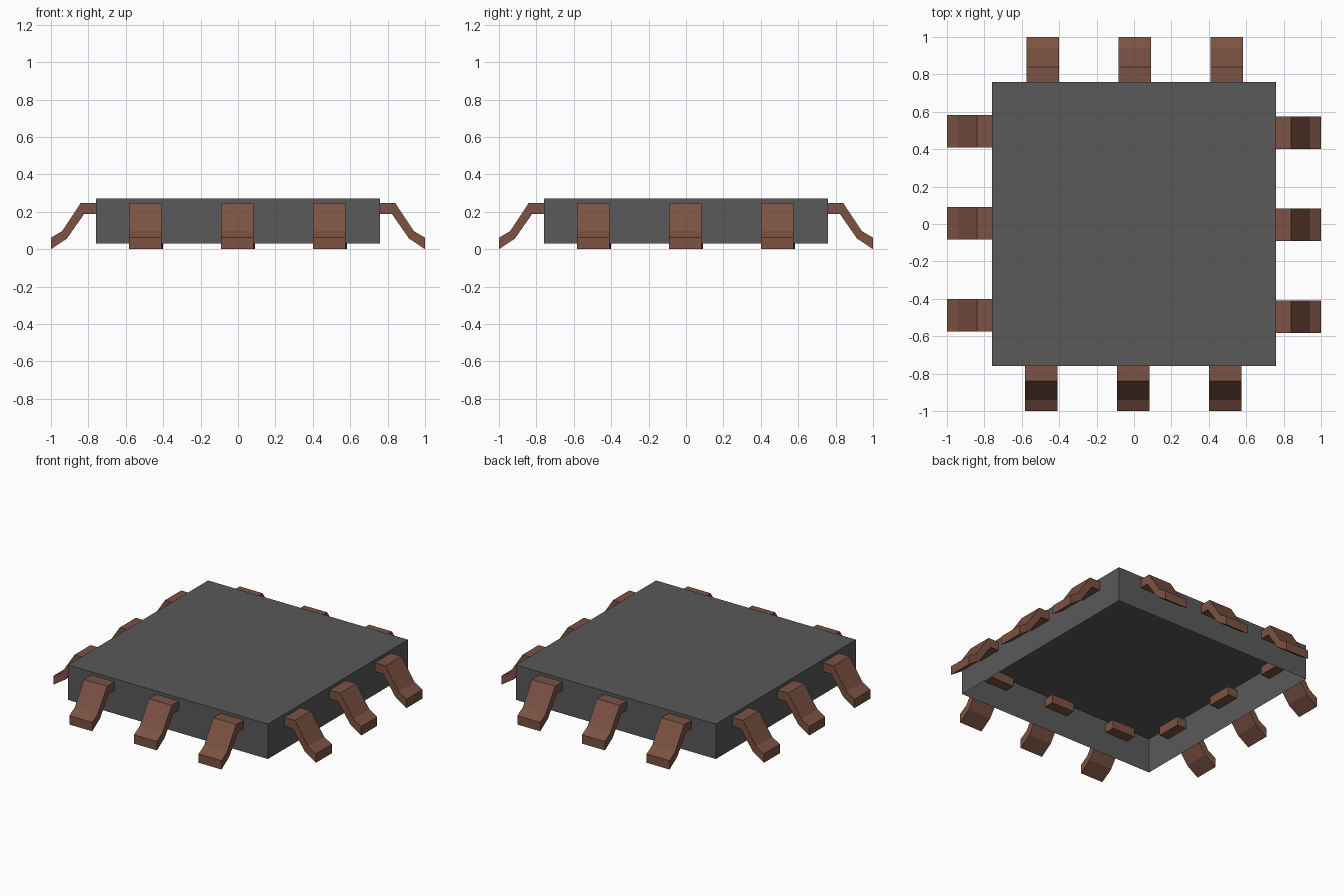
import bpy, bmesh, math
from mathutils import Matrix

if "Cube" in bpy.data.objects:
    bpy.data.objects.remove(bpy.data.objects["Cube"])


def material(name, color):
    m = bpy.data.materials.new(name)
    m.diffuse_color = (*color, 1)
    m.use_nodes = True
    m.node_tree.nodes["Principled BSDF"].inputs["Base Color"].default_value = m.diffuse_color
    return m


def add_object(name, bm, mat):
    bmesh.ops.recalc_face_normals(bm, faces=bm.faces)
    me = bpy.data.meshes.new(name)
    bm.to_mesh(me)
    bm.free()
    me.materials.append(mat)
    ob = bpy.data.objects.new(name, me)
    bpy.context.collection.objects.link(ob)
    return ob


casing = material("dark_casing", (0.1, 0.1, 0.1))
copper = material("copper", (0.2, 0.085, 0.055))

# Chip body: thin-walled box, open underneath
bm = bmesh.new()
bmesh.ops.create_cube(bm, size=1, matrix=Matrix.Translation((0, 0, 0.15)) @ Matrix.Diagonal((1.52, 1.52, 0.24, 1)))
bottom = [f for f in bm.faces if f.calc_center_median().z < 0.04]
bmesh.ops.delete(bm, geom=bottom, context='FACES_ONLY')
add_object("chip_body", bm, casing)

# Bent pin section: (distance from centre, height) along upper and lower side
UPPER = [(0.69, 0.248), (0.84, 0.248), (0.94, 0.097), (1.0, 0.061)]
LOWER = [(0.69, 0.188), (0.823, 0.188), (0.915, 0.056), (1.0, 0.0)]
HALF = 0.087


def pin(name, offset, angle):
    bm = bmesh.new()
    rows = [[bm.verts.new((offset + s, -d, z)) for s in (-HALF, HALF) for d, z in line]
            for line in (UPPER, LOWER)]
    up, lo = rows
    n = len(UPPER)
    for i in range(n - 1):
        j = i + n
        bm.faces.new((up[i], up[i + 1], up[j + 1], up[j]))
        bm.faces.new((lo[i], lo[i + 1], lo[j + 1], lo[j]))
        for k in (i, j):
            bm.faces.new((up[k], up[k + 1], lo[k + 1], lo[k]))
    for i in (0, n - 1):
        bm.faces.new((up[i], up[i + n], lo[i + n], lo[i]))
    bmesh.ops.rotate(bm, verts=bm.verts, matrix=Matrix.Rotation(angle, 3, 'Z'))
    add_object(name, bm, copper)


# Three pins on each of the four sides
for side, label in enumerate(("front", "right", "back", "left")):
    for i, offset in enumerate((-0.495, -0.003, 0.488)):
        pin(f"{label}_pin_{i + 1}", offset, side * math.pi / 2)
